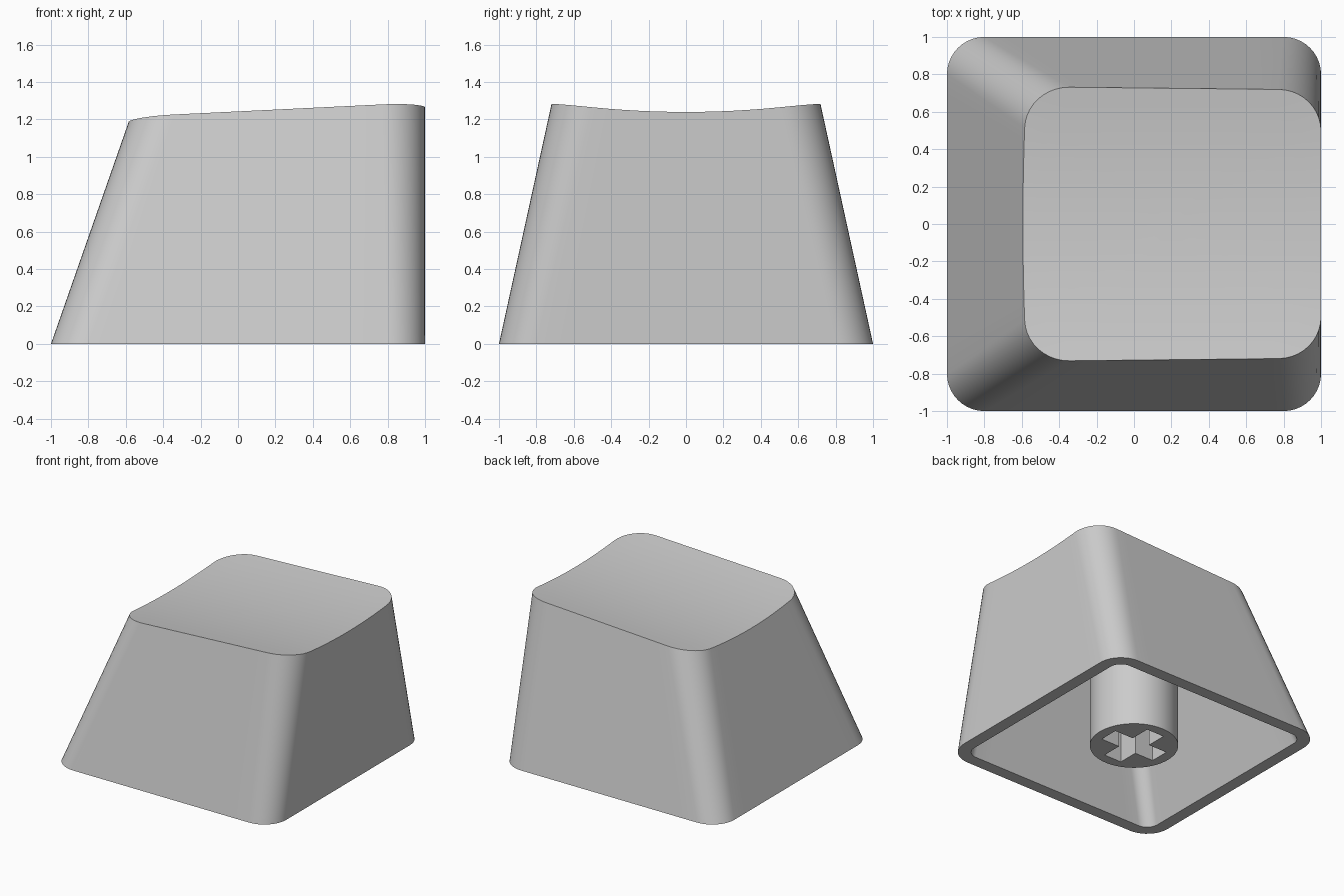
import bpy, bmesh, math

cube = bpy.data.objects.get("Cube")
if cube:
    bpy.data.objects.remove(cube, do_unlink=True)

grey = bpy.data.materials.new("plain grey")
grey.use_nodes = True
colour = (0.6, 0.6, 0.6, 1)
grey.diffuse_color = colour
bsdf = next(n for n in grey.node_tree.nodes if n.type == "BSDF_PRINCIPLED")
bsdf.inputs["Base Color"].default_value = colour

WALL = 0.1       # wall thickness
ARC, SIDE = 10, 12  # segments per corner and per straight side


def add_object(name, bm):
    bmesh.ops.recalc_face_normals(bm, faces=bm.faces)
    mesh = bpy.data.meshes.new(name)
    bm.to_mesh(mesh)
    bm.free()
    mesh.materials.append(grey)
    obj = bpy.data.objects.new(name, mesh)
    bpy.context.collection.objects.link(obj)
    return obj


def activate(obj):
    bpy.ops.object.select_all(action="DESELECT")
    obj.select_set(True)
    bpy.context.view_layer.objects.active = obj


def dish(x, y):
    """Height of the tilted, scooped top."""
    return 1.19 + 0.05 * x + 0.1 * y * y


def section(z, inset):
    """Rounded outline of the tapering body at height z."""
    left, right = -1 + 0.35 * z + inset, 1 - inset
    half = 1 - 0.219 * z - inset
    r = 0.2 + 0.02 * z - inset
    centres = [(right - r, half - r), (left + r, half - r),
               (left + r, r - half), (right - r, r - half)]
    pts = []
    for q, (cx, cy) in enumerate(centres):
        for k in range(ARC + 1):
            a = math.pi / 2 * (q + k / ARC)
            pts.append((cx + r * math.cos(a), cy + r * math.sin(a)))
        # straight run up to the start of the next corner
        nx, ny = centres[(q + 1) % 4]
        a = math.pi / 2 * (q + 1)
        x0, y0 = pts[-1]
        x1, y1 = nx + r * math.cos(a), ny + r * math.sin(a)
        for k in range(1, SIDE):
            f = k / SIDE
            pts.append((x0 + (x1 - x0) * f, y0 + (y1 - y0) * f))
    return pts


def rim(inset, drop):
    """Line where the side walls meet the dish."""
    ring = []
    for i in range(4 * (ARC + SIDE)):
        z = 1.2
        for _ in range(5):
            x, y = section(z, inset)[i]
            z = dish(x, y) - drop
        ring.append((x, y, z))
    return ring


def cap_rings(edge, drop, steps=8):
    """Rings shrinking from the rim to the middle of the dish."""
    rings = [edge]
    for s in range(1, steps + 1):
        f = 1 - s / steps
        ring = []
        for x, y, _ in edge:
            px, py = 0.2 + (x - 0.2) * f, y * f
            ring.append((px, py, dish(px, py) - drop))
        rings.append(ring)
    return rings


# Hollow body: inner ceiling, inner walls, bottom lip, outer walls, dished top
rings = cap_rings(rim(WALL, 0.12), 0.12)[::-1]
rings.append([(x, y, 0) for x, y in section(0, WALL)])
rings.append([(x, y, 0) for x, y in section(0, 0)])
rings += cap_rings(rim(0, 0), 0)

bm = bmesh.new()
loops = [[bm.verts.new(p) for p in ring] for ring in rings]
for a, b in zip(loops, loops[1:]):
    for i in range(len(a)):
        j = (i + 1) % len(a)
        bm.faces.new((a[i], a[j], b[j], b[i]))
bmesh.ops.remove_doubles(bm, verts=bm.verts, dist=0.0001)
body = add_object("cap_body", bm)

# Round stem under the ceiling
bm = bmesh.new()
bmesh.ops.create_cone(bm, cap_ends=True, segments=64, radius1=0.333,
                      radius2=0.333, depth=1.12)
bmesh.ops.translate(bm, verts=bm.verts, vec=(0, 0, 0.56))
stem = add_object("stem", bm)

# Cross-shaped socket cut into the stem
L, W, DEPTH = 0.25, 0.08, 0.5
corner = [(L, -W), (L, W), (W, W)]
cross = []
for q in range(4):
    c, s = round(math.cos(q * math.pi / 2)), round(math.sin(q * math.pi / 2))
    cross += [(x * c - y * s, x * s + y * c) for x, y in corner]
bm = bmesh.new()
base = bm.faces.new([bm.verts.new((x, y, -0.1)) for x, y in cross])
out = bmesh.ops.extrude_face_region(bm, geom=[base])
top = [v for v in out["geom"] if isinstance(v, bmesh.types.BMVert)]
bmesh.ops.translate(bm, verts=top, vec=(0, 0, DEPTH + 0.1))
cutter = add_object("socket_cutter", bm)
cutter.hide_render = True

activate(stem)
cut = stem.modifiers.new("socket", "BOOLEAN")
cut.operation = "DIFFERENCE"
cut.solver = "EXACT"
cut.object = cutter
bpy.ops.object.modifier_apply(modifier=cut.name)
bpy.data.objects.remove(cutter, do_unlink=True)

for obj in (body, stem):
    activate(obj)
    bpy.ops.object.shade_smooth_by_angle(angle=math.radians(35))
